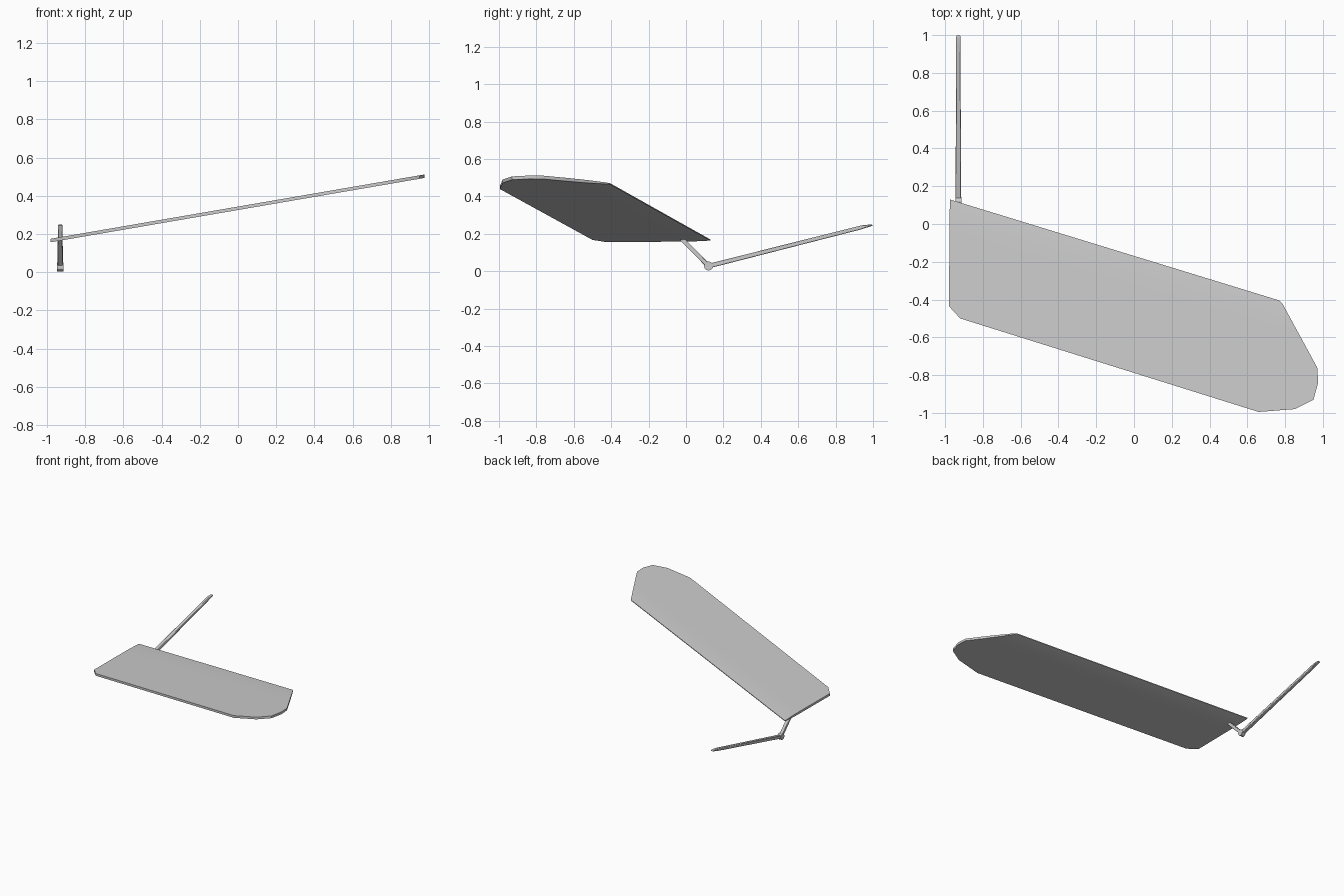
import bpy, bmesh, math
from mathutils import Vector

cube = bpy.data.objects.get("Cube")
if cube:
    bpy.data.objects.remove(cube)

grey = bpy.data.materials.new("light grey")
grey.use_nodes = True
grey.diffuse_color = (0.6, 0.6, 0.6, 1)
grey.node_tree.nodes["Principled BSDF"].inputs["Base Color"].default_value = (0.6, 0.6, 0.6, 1)


def finish(name, bm, angle=30):
    bmesh.ops.recalc_face_normals(bm, faces=bm.faces)
    mesh = bpy.data.meshes.new(name)
    bm.to_mesh(mesh)
    bm.free()
    mesh.materials.append(grey)
    obj = bpy.data.objects.new(name, mesh)
    bpy.context.collection.objects.link(obj)
    bpy.ops.object.select_all(action="DESELECT")
    obj.select_set(True)
    bpy.context.view_layer.objects.active = obj
    bpy.ops.object.shade_smooth_by_angle(angle=math.radians(angle))
    return obj


def prism(name, profile, x, half_width, end_width=None, bevel=0.004):
    """Side profile in y and z, extruded across x and narrowed toward the back."""
    bm = bmesh.new()
    face = bm.faces.new([bm.verts.new((-1, y, z)) for y, z in profile])
    out = bmesh.ops.extrude_face_region(bm, geom=[face])
    for v in out["geom"]:
        if isinstance(v, bmesh.types.BMVert):
            v.co.x = 1
    y0, y1 = min(p[0] for p in profile), max(p[0] for p in profile)
    end_width = end_width or half_width
    for v in bm.verts:
        t = (v.co.y - y0) / (y1 - y0)
        v.co.x = x + v.co.x * (half_width + (end_width - half_width) * t)
    obj = finish(name, bm)
    if bevel:
        mod = obj.modifiers.new("soft edges", "BEVEL")
        mod.width, mod.segments = bevel, 2
    return obj


# Wing panel: outline sliced along the thin back edge, then thickened and tilted
outline = [(-0.975, 0.13), (0.77, -0.405), (0.785, -0.42), (0.97, -0.76),
           (0.975, -0.84), (0.95, -0.93), (0.85, -0.98), (0.66, -0.995),
           (-0.92, -0.5), (-0.98, -0.435)]
back = Vector((-0.975, 0.13, 0))
along = (Vector((0.77, -0.405, 0)) - back).normalized()
inward = Vector((along.y, -along.x, 0))

bm = bmesh.new()
bm.faces.new([bm.verts.new((x, y, 0)) for x, y in outline])
for d in (0.025, 0.06, 0.11, 0.18):
    bmesh.ops.bisect_plane(bm, geom=bm.verts[:] + bm.edges[:] + bm.faces[:],
                           plane_co=back + inward * d, plane_no=inward)
out = bmesh.ops.extrude_face_region(bm, geom=bm.faces[:], use_keep_orig=True)
upper = {v for v in out["geom"] if isinstance(v, bmesh.types.BMVert)}
for v in bm.verts:
    d = max(0, (v.co - back).dot(inward))
    ease = min(1, d / 0.18)
    half = 0.003 + 0.006 * (1 - (1 - ease) ** 2)
    v.co.z = 0.167 + (v.co.x + 0.975) * 0.172 + (half if v in upper else -half)
finish("wing_panel", bm)

# Short strut from the underside down to the hinge
x = -0.93
prism("hinge_strut", [(-0.035, 0.168), (-0.005, 0.172), (0.128, 0.036), (0.11, 0.022)], x, 0.013)

# Hinge knuckle
knuckle = [(0.12 + 0.024 * math.cos(a * math.tau / 12), 0.028 + 0.024 * math.sin(a * math.tau / 12))
           for a in range(12)]
prism("hinge_knuckle", knuckle, x, 0.016, bevel=0)

# Long rod with a chamfered tip
prism("long_rod", [(0.125, 0.016), (0.93, 0.222), (1.0, 0.244), (0.995, 0.25), (0.945, 0.247),
                   (0.12, 0.04)], x, 0.015, 0.011)
